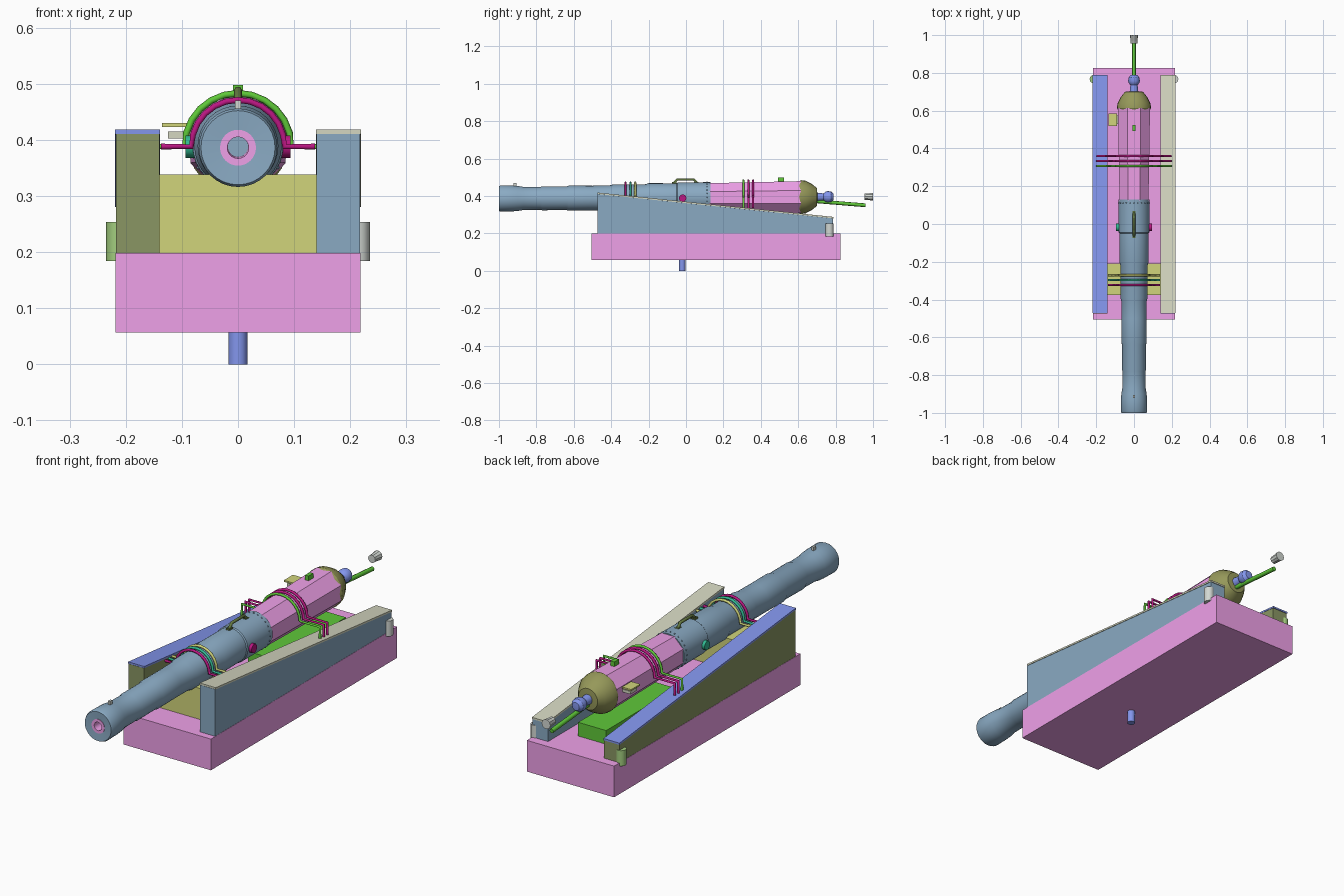
import bpy, bmesh
from math import sin, cos, pi, radians

if "Cube" in bpy.data.objects:
    bpy.data.objects.remove(bpy.data.objects["Cube"])

# colours as 0-255 display values
PINK, SLATE, OLIVE = (180, 120, 175), (103, 127, 146), (157, 160, 92)
MOSS, BLUE, STONE = (103, 112, 75), (98, 112, 178), (160, 162, 145)
GREEN, MAGENTA, TEAL = (72, 150, 45), (140, 22, 98), (40, 140, 110)
SAGE, ASH, DARK, KHAKI = (122, 155, 95), (158, 162, 158), (75, 90, 50), (112, 114, 68)


def paint(ob, rgb):
    key = "paint_%d_%d_%d" % rgb
    mat = bpy.data.materials.get(key) or bpy.data.materials.new(key)
    mat.diffuse_color = (*[min(1, 1.86 * (c / 255) ** 2.2) for c in rgb], 1)
    mat.use_nodes = True
    mat.node_tree.nodes["Principled BSDF"].inputs["Base Color"].default_value = mat.diffuse_color
    ob.data.materials.append(mat)
    return ob


def axis_z(y):
    # the barrel axis rises very slightly to the rear
    return 0.391 + 0.005 * y


def finish(name, bm, rgb, smooth=False):
    bmesh.ops.remove_doubles(bm, verts=bm.verts, dist=1e-5)
    bmesh.ops.recalc_face_normals(bm, faces=bm.faces)
    me = bpy.data.meshes.new(name)
    bm.to_mesh(me)
    bm.free()
    ob = bpy.data.objects.new(name, me)
    bpy.context.collection.objects.link(ob)
    if smooth:
        bpy.ops.object.select_all(action='DESELECT')
        ob.select_set(True)
        bpy.context.view_layer.objects.active = ob
        bpy.ops.object.shade_smooth_by_angle(angle=radians(30))
    return paint(ob, rgb)


def prism(name, rgb, x, profile):
    # side profile of (y, z) points extruded between two x values
    bm = bmesh.new()
    a, b = [[bm.verts.new((xx, y, z)) for y, z in profile] for xx in x]
    n = len(profile)
    bm.faces.new(a)
    bm.faces.new(b)
    for i in range(n):
        j = (i + 1) % n
        bm.faces.new((a[i], a[j], b[j], b[i]))
    return finish(name, bm, rgb)


def box(name, rgb, x, y, z):
    return prism(name, rgb, x, [(y[0], z[0]), (y[1], z[0]), (y[1], z[1]), (y[0], z[1])])


def lathe(name, rgb, profile, n=32, turn=0.0, smooth=True, closed=False):
    # (y, radius) profile revolved about the barrel axis
    bm = bmesh.new()
    rings = [[bm.verts.new((r * cos(turn + 2 * pi * k / n), y,
                            axis_z(y) + r * sin(turn + 2 * pi * k / n)))
              for k in range(n)] for y, r in profile]
    pairs = list(zip(rings, rings[1:]))
    if closed:
        pairs.append((rings[-1], rings[0]))
    for a, b in pairs:
        for k in range(n):
            j = (k + 1) % n
            bm.faces.new((a[k], a[j], b[j], b[k]))
    return finish(name, bm, rgb, smooth)


def rod(name, rgb, pts, r, res=1):
    cu = bpy.data.curves.new(name, 'CURVE')
    cu.dimensions = '3D'
    cu.bevel_depth, cu.bevel_resolution, cu.use_fill_caps = r, res, True
    sp = cu.splines.new('POLY')
    sp.points.add(len(pts) - 1)
    for p, co in zip(sp.points, pts):
        p.co = (*co, 1)
    ob = bpy.data.objects.new(name, cu)
    bpy.context.collection.objects.link(ob)
    bpy.ops.object.select_all(action='DESELECT')
    ob.select_set(True)
    bpy.context.view_layer.objects.active = ob
    bpy.ops.object.convert(target='MESH')
    return paint(bpy.context.view_layer.objects.active, rgb)


# bed and its pivot pin
box("bed", PINK, (-0.218, 0.218), (-0.505, 0.825), (0.057, 0.198))
rod("pivot_pin", BLUE, [(0, -0.02, 0), (0, -0.02, 0.08)], 0.017, 4)

# sloping side cheeks, their cap rails, the rear posts and trunnions
for side, s, cheek, rail, post, trunnion in (("left", -1, MOSS, BLUE, SAGE, TEAL),
                                             ("right", 1, SLATE, STONE, ASH, MAGENTA)):
    prism(side + "_cheek", cheek, (s * 0.14, s * 0.217),
          [(-0.473, 0.198), (0.785, 0.198), (0.785, 0.28), (-0.473, 0.41)])
    prism(side + "_cap_rail", rail, (s * 0.139, s * 0.219),
          [(-0.472, 0.410), (0.788, 0.280), (0.788, 0.288), (-0.472, 0.418)])
    rod(side + "_rear_post", post, [(s * 0.213, 0.767, 0.184), (s * 0.213, 0.767, 0.254)], 0.022, 4)
    rod(side + "_trunnion", trunnion, [(s * 0.06, -0.018, 0.388), (s * 0.094, -0.018, 0.388)], 0.02, 4)

# support blocks under the barrel
box("front_block", OLIVE, (-0.14, 0.14), (-0.375, -0.21), (0.198, 0.338))
box("rear_block", GREEN, (-0.07, 0.07), (0.17, 0.67), (0.198, 0.26))

# barrel with stepped sections, and the lining of the bore
lathe("barrel", SLATE, [
    (-0.6, 0), (-0.6, 0.031), (-0.998, 0.032), (-1.0, 0.066), (-0.992, 0.070),
    (-0.93, 0.069), (-0.90, 0.067), (-0.87, 0.062), (-0.78, 0.061),
    (-0.770, 0.064), (-0.64, 0.063), (-0.627, 0.067), (-0.50, 0.066),
    (-0.41, 0.067), (-0.39, 0.072), (-0.22, 0.072), (-0.20, 0.078),
    (-0.05, 0.077), (-0.045, 0.081), (0.13, 0.082), (0.13, 0)])
lathe("bore_lining", PINK, [(-1.0, 0.019), (-1.0, 0.032), (-0.65, 0.0315), (-0.65, 0.018)],
      closed=True)

# eight-sided rear section, breech cap and knob
lathe("breech", PINK, [(0.10, 0), (0.10, 0.080), (0.13, 0.083), (0.615, 0.092), (0.615, 0)],
      8, pi / 8, False)
lathe("breech_cap", KHAKI, [(0.605, 0), (0.605, 0.085), (0.615, 0.090), (0.64, 0.087),
                            (0.675, 0.068), (0.70, 0.048), (0.704, 0)], 24)
lathe("breech_knob", BLUE, [(0.69, 0.024), (0.735, 0.019), (0.745, 0.027), (0.757, 0.031),
                            (0.775, 0.029), (0.788, 0.018), (0.79, 0)], 16)

# bolt heads round the collar
bm = bmesh.new()
for k in range(24):
    a = 2 * pi * k / 24
    v = bmesh.ops.create_icosphere(bm, subdivisions=1, radius=0.0035)["verts"]
    bmesh.ops.translate(bm, verts=v, vec=(0.082 * cos(a), 0.112, 0.3915 + 0.082 * sin(a)))
finish("collar_bolts", bm, SLATE)

# tiller rod and the separate grip behind it
rod("tiller", GREEN, [(0, 0.69, 0.372), (0, 0.96, 0.350)], 0.010, 2)
lathe("tiller_grip", ASH, [(0.955, 0), (0.955, 0.018), (0.97, 0.018), (1.0, 0.022), (1.0, 0)],
      10, 0, False)


# hold-down straps: three in front and three behind
def strap(name, rgb, y, r, reach, drop):
    arc = [(r * cos(pi * k / 12), y, 0.388 + r * sin(pi * k / 12)) for k in range(13)]
    pts = [(reach, y, 0.388)] + arc + [(-reach, y, 0.388)]
    if drop:
        pts = [(reach, y, drop)] + pts + [(-reach, y, drop)]
    rod(name, rgb, pts, 0.006)


for i in range(3):
    strap(f"front_strap_{i + 1}", (MAGENTA, TEAL, OLIVE)[i], -0.323 + 0.026 * i, 0.083, 0.137, None)
    strap(f"rear_strap_{i + 1}", (GREEN, MAGENTA, MAGENTA)[i], 0.307 + 0.026 * i, 0.095, 0.195, 0.335)

# lifting handle with feet
rod("lifting_handle", DARK, [(0, -0.068, 0.465), (0, -0.045, 0.489), (0, 0.042, 0.489),
                             (0, 0.062, 0.465)], 0.007)
for nm, y in (("front", -0.062), ("rear", 0.056)):
    box(f"handle_{nm}_foot", DARK, (-0.009, 0.009), (y - 0.012, y + 0.012), (0.46, 0.474))

# sights
box("front_sight", ASH, (-0.005, 0.005), (-0.922, -0.905), (0.445, 0.470))
box("rear_sight", GREEN, (-0.009, 0.009), (0.492, 0.525), (0.47, 0.498))

# priming pan on the left of the breech
box("priming_pan", STONE, (-0.125, -0.08), (0.53, 0.575), (0.402, 0.415))
box("pan_cover", OLIVE, (-0.135, -0.09), (0.52, 0.585), (0.423, 0.430))
